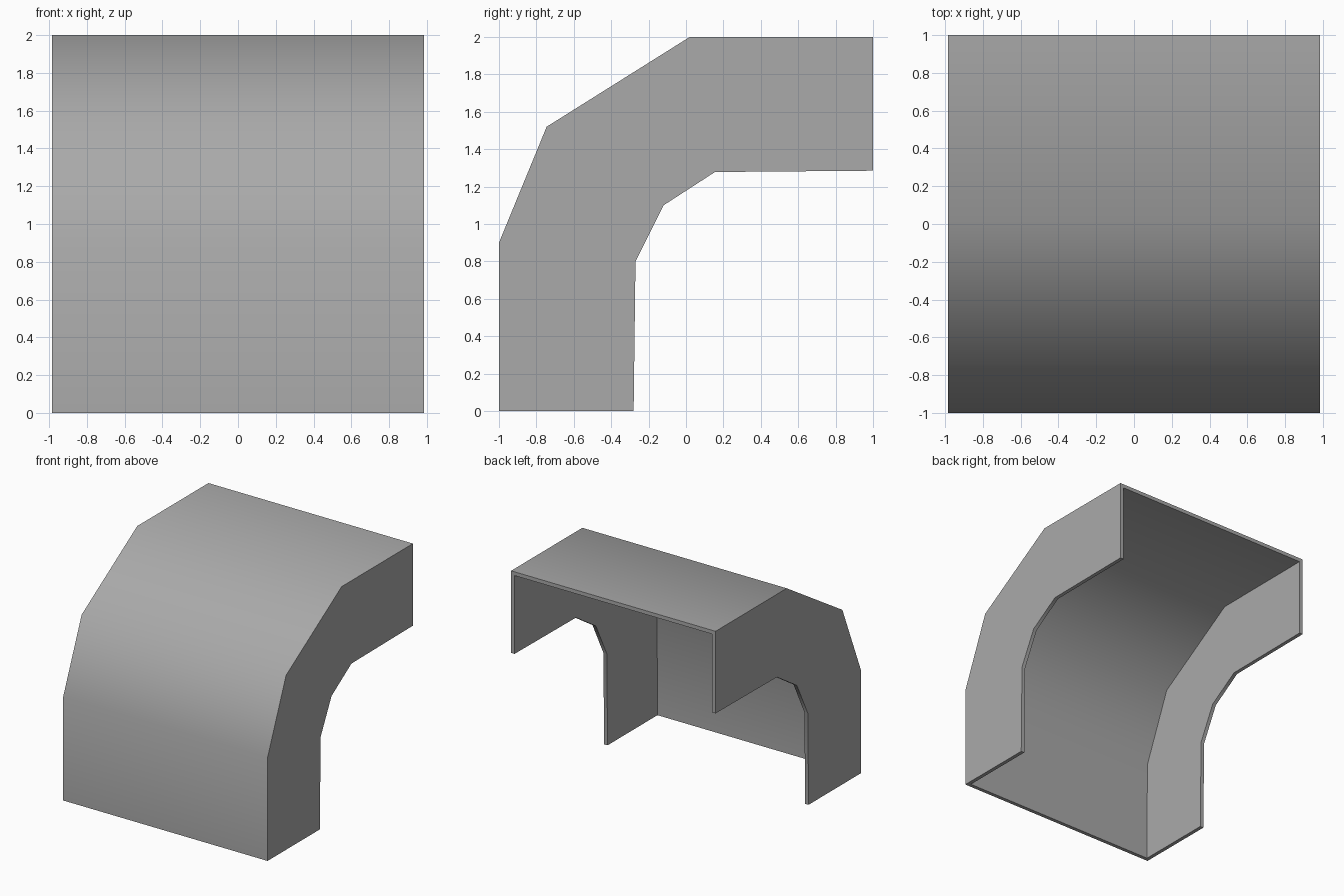
import bpy, bmesh, math

cube = bpy.data.objects.get("Cube")
if cube:
    bpy.data.objects.remove(cube, do_unlink=True)

HALF_WIDTH = 0.985
WALL = 0.033

# Grey metal
grey = bpy.data.materials.new("grey")
grey.use_nodes = True
colour = (0.4, 0.4, 0.4, 1)
grey.diffuse_color = colour
grey.node_tree.nodes["Principled BSDF"].inputs["Base Color"].default_value = colour

# Side profile (y, z): outer curve from floor to back, inner curve back to floor
outer = [(-1, 0), (-1, 0.9), (-0.745, 1.52), (0.02, 2), (1, 2)]
inner = [(1, 1.285), (0.155, 1.278), (-0.12, 1.1), (-0.27, 0.8), (-0.28, 0)]

# Curved cover with two side cheeks, open at the bottom and back
bm = bmesh.new()
right, left = [[bm.verts.new((x, y, z)) for y, z in outer + inner]
               for x in (-HALF_WIDTH, HALF_WIDTH)]
bm.faces.new(right)
bm.faces.new(left)
for i in range(len(outer) - 1):
    bm.faces.new((right[i], left[i], left[i + 1], right[i + 1]))
bmesh.ops.recalc_face_normals(bm, faces=bm.faces)
bm.faces.ensure_lookup_table()
if bm.faces[0].normal.x > 0:
    bmesh.ops.reverse_faces(bm, faces=bm.faces)
mesh = bpy.data.meshes.new("curved_cover")
bm.to_mesh(mesh)
bm.free()
mesh.materials.append(grey)
cover = bpy.data.objects.new("curved_cover", mesh)
bpy.context.collection.objects.link(cover)

# Give the sheet its thickness inwards
solid = cover.modifiers.new("wall", "SOLIDIFY")
solid.thickness = WALL
solid.offset = -1
solid.use_even_offset = True
solid.use_quality_normals = True

bpy.ops.object.select_all(action="DESELECT")
cover.select_set(True)
bpy.context.view_layer.objects.active = cover
bpy.ops.object.modifier_apply(modifier=solid.name)
bpy.ops.object.shade_smooth_by_angle(angle=math.radians(40))
